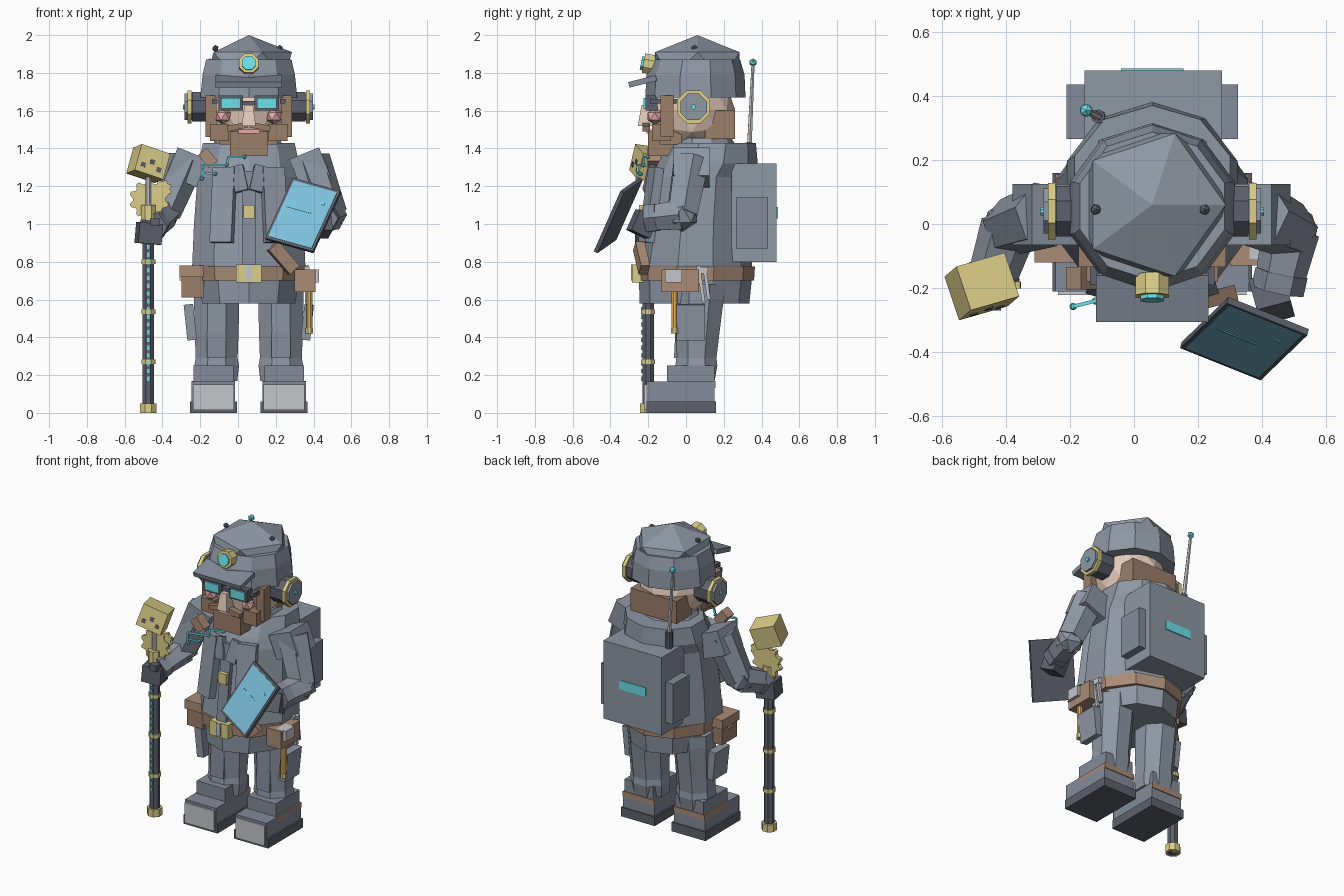
import bpy, bmesh, math
from mathutils import Vector, Matrix, Euler

if "Cube" in bpy.data.objects:
    bpy.data.objects.remove(bpy.data.objects["Cube"])

CX = 0.057   # body mid-plane
COL = dict(slate=(.27, .31, .37), mid=(.23, .26, .32), dark=(.11, .12, .15), steel=(.55, .57, .59),
           brown=(.33, .21, .14), tan=(.40, .26, .18), skin=(.78, .60, .49), pink=(.80, .40, .40),
           brass=(.72, .62, .25), cyan=(.15, .75, .82), screen=(.20, .52, .70), orange=(.80, .45, .10))
MATS = {}
for k, c in COL.items():
    MATS[k] = bpy.data.materials.new(k)
    MATS[k].diffuse_color = (*c, 1)


def make(name, bm, mat):
    me = bpy.data.meshes.new(name)
    bmesh.ops.recalc_face_normals(bm, faces=bm.faces)
    bm.to_mesh(me)
    bm.free()
    ob = bpy.data.objects.new(name, me)
    me.materials.append(MATS[mat])
    bpy.context.collection.objects.link(ob)
    return ob


def box(name, mat, c, s, rot=(0, 0, 0), top=(1, 1), m=None):
    """Box by centre and size; top scales the upper face."""
    bm = bmesh.new()
    bmesh.ops.create_cube(bm, size=1)
    for v in bm.verts:
        if v.co.z > 0:
            v.co.x *= top[0]
            v.co.y *= top[1]
        v.co = Vector(a * b for a, b in zip(v.co, s))
    if m is None:
        bm.transform(Matrix.Translation(c) @ Euler([math.radians(a) for a in rot]).to_matrix().to_4x4())
    else:
        bm.transform(m @ Matrix.Translation(c))
    return make(name, bm, mat)


def span(name, mat, x, y, z, **kw):
    """Box from min/max ranges."""
    r = (x, y, z)
    return box(name, mat, [(a + b) / 2 for a, b in r], [b - a for a, b in r], **kw)


def rod(name, mat, a, b, r, r2=None, n=8):
    a, b = Vector(a), Vector(b)
    bm = bmesh.new()
    bmesh.ops.create_cone(bm, cap_ends=True, segments=n, radius1=r, radius2=r if r2 is None else r2,
                          depth=(b - a).length)
    q = (b - a).to_track_quat('Z', 'Y').to_matrix().to_4x4()
    bm.transform(Matrix.Translation((a + b) / 2) @ q @ Matrix.Rotation(math.pi / n, 4, 'Z'))
    return make(name, bm, mat)


def loft(name, mat, rings, n=10, off=0.5):
    """Skin through elliptical rings (z, cx, cy, rx, ry); a vertex lies on +-y when off=0 or .5 and n fits."""
    bm = bmesh.new()
    loops = []
    for z, cx, cy, rx, ry in rings:
        loops.append([bm.verts.new((cx + rx * math.cos((i + off) * math.tau / n),
                                    cy + ry * math.sin((i + off) * math.tau / n), z)) for i in range(n)])
    for p, q in zip(loops, loops[1:]):
        for i in range(n):
            bm.faces.new((p[i], p[(i + 1) % n], q[(i + 1) % n], q[i]))
    bm.faces.new(loops[0])
    bm.faces.new(loops[-1])
    return make(name, bm, mat)


def ball(name, mat, c, r, sub=1):
    """Faceted ball; r is a radius or three radii."""
    bm = bmesh.new()
    rr = r if isinstance(r, tuple) else (r, r, r)
    bmesh.ops.create_icosphere(bm, subdivisions=sub, radius=1,
                               matrix=Matrix.Translation(c) @ Matrix.Diagonal((*rr, 1)))
    return make(name, bm, mat)


def gear(name, c, r, teeth, w):
    bm = bmesh.new()
    pts = [(r * (1 if k % 4 in (1, 2) else .82), (k + .5) * math.tau / (teeth * 4)) for k in range(teeth * 4)]
    f = bm.faces.new([bm.verts.new((c[0] + a * math.cos(t), c[1] - w / 2, c[2] + a * math.sin(t))) for a, t in pts])
    ext = bmesh.ops.extrude_face_region(bm, geom=[f])
    bmesh.ops.translate(bm, vec=(0, w, 0), verts=[v for v in ext['geom'] if isinstance(v, bmesh.types.BMVert)])
    make(name, bm, 'brass')


# Boots, legs, pockets, headset and face sides, mirrored about the body
for s in (-1, 1):
    x = CX + s * .187
    span('boot_sole', 'dark', (x - .125, x + .125), (-.21, .16), (0, .06))
    span('boot_upper', 'mid', (x - .115, x + .115), (-.21, .15), (.06, .165))
    span('toe_plate', 'steel', (x - .108, x + .108), (-.222, -.2), (.015, .15))
    span('boot_shaft', 'mid', (x - .105, x + .105), (-.1, .15), (.13, .25))
    span('boot_strap', 'tan', (x - .115, x + .115), (-.1, .155), (.133, .168))
    lx = CX + s * .17
    loft('leg', 'slate', [(.17, lx, .05, .118, .11), (.25, lx, .055, .128, .12), (.29, lx, .055, .12, .115),
                          (.41, lx, .06, .125, .125), (.6, lx, .07, .13, .14), (.68, lx, .07, .13, .14)], 8, .5)
    box('knee_patch', 'mid', (lx, -.05, .36), (.1, .02, .14), (-3, 0, 0))
    box('thigh_pocket', 'slate', (CX + s * .31, .025, .48), (.05, .15, .19), (0, s * 6, 0))
    ex = lambda d: (CX + s * d, .04, 1.62)
    rod('ear_cup', 'dark', ex(.2), ex(.30), .085)
    rod('ear_ring', 'brass', ex(.302), ex(.325), .095)
    rod('ear_plate', 'slate', ex(.30), ex(.34), .076)
    rod('ear_light', 'cyan', ex(.33), ex(.349), .014)
    box('sideburn', 'brown', (CX + s * .2, -.1, 1.57), (.06, .07, .22))
    span('beard_side', 'brown', (CX + s * .155 - .05, CX + s * .155 + .05), (-.18, -.08), (1.44, 1.53))
    ball('cheek', 'pink', (CX + s * .135, -.165, 1.57), .045)
    box('moustache', 'brown', (CX + s * .06, -.21, 1.515), (.11, .04, .03), (0, s * 12, 0))
    span('goggle_frame', 'dark', (CX + s * .095 - .065, CX + s * .095 + .065), (-.215, -.15), (1.6, 1.68))
    span('goggle_lens', 'cyan', (CX + s * .095 - .052, CX + s * .095 + .052), (-.225, -.2), (1.612, 1.668))
    box('goggle_strap', 'dark', (CX + s * .18, -.08, 1.65), (.03, .22, .025))
    box('chest_panel', 'slate', (CX + s * .135, -.185, 1.1), (.12, .05, .4), (-8, 0, s * 18))
    box('lapel', 'mid', (CX + s * .05, -.195, 1.24), (.07, .03, .14), (-12, s * 14, s * 8))
    span('pack_pocket', 'mid', (CX + s * .237 - .03, CX + s * .237 + .03), (.265, .435), (.87, 1.14))

# Jacket, yoke and belt
loft('jacket', 'slate', [(.58, CX, .045, .26, .29), (.72, CX, .05, .28, .30), (.78, CX, .05, .315, .30),
                         (1.0, CX, .06, .305, .275), (1.25, CX, .08, .285, .26), (1.32, CX, .115, .28, .265),
                         (1.43, CX, .142, .255, .228)])
loft('collar', 'slate', [(1.36, CX, .1, .22, .2), (1.455, CX, .08, .17, .16)])
loft('belt', 'tan', [(.7, CX, .05, .305, .31), (.775, CX, .05, .31, .315)])
span('buckle', 'brass', (-.01, .125), (-.285, -.22), (.69, .785))
span('buckle_bar', 'steel', (.043, .073), (-.292, -.25), (.7, .785))
box('zip_strip', 'mid', (CX, -.215, 1.03), (.07, .03, .5), (-7, 0, 0))
span('zip_pull', 'brass', (.028, .088), (-.25, -.2), (1.03, 1.1))
box('strap_upper', 'tan', (-.16, -.17, 1.35), (.06, .07, .09), (0, -40, 0))
box('strap_lower', 'tan', (.24, -.235, .82), (.07, .05, .17), (0, -42, 15))

# Belt pouches and tools
span('left_pouch', 'brown', (-.3, -.18), (-.11, .05), (.61, .775))
span('left_pouch_flap', 'tan', (-.31, -.175), (-.12, .06), (.72, .78))
span('pouch_stud', 'brass', (-.31, -.29), (-.045, -.015), (.7, .73))
span('right_pouch', 'tan', (.3, .41), (-.13, .07), (.64, .76))
span('hammer_head', 'steel', (.36, .43), (-.11, -.02), (.69, .76))
rod('hammer_handle', 'orange', (.378, -.06, .44), (.378, -.06, .69), .018)
rod('hammer_butt', 'brass', (.378, -.06, .42), (.378, -.06, .45), .021)
for i, y in enumerate((.08, .11)):
    box('wrench', 'steel', (.365, y, .68), (.02, .018, .2 - i * .04), (8, 0, 0))
    box('wrench_jaw', 'steel', (.365, y - .01, .755), (.025, .035, .035))

# Head
ball('head', 'skin', (CX, .03, 1.605), (.22, .23, .225), 2)
span('hair_back', 'brown', (CX - .17, CX + .17), (.1, .26), (1.45, 1.6))
box('chin_beard', 'brown', (CX, -.125, 1.425), (.2, .15, .13))
span('beard_jaw', 'brown', (CX - .155, CX + .155), (-.14, -.02), (1.42, 1.49))
span('mouth', 'pink', (0, .115), (-.21, -.16), (1.48, 1.5))
box('nose', 'skin', (CX, -.215, 1.575), (.075, .08, .11), top=(.6, .5))
span('goggle_bridge', 'dark', (.02, .09), (-.205, -.15), (1.63, 1.65))

# Helmet band, faceted dome, visor and lamp
loft('helmet_band', 'slate', [(1.67, CX, .05, .27, .265), (1.79, CX, .05, .257, .26), (1.87, CX, .055, .238, .232)])
ball('helmet_dome', 'slate', (CX, .06, 1.837), (.256, .262, .163))
box('visor', 'mid', (CX, -.23, 1.755), (.35, .15, .03), (14, 0, 0))
rod('lamp_ring', 'brass', (CX, -.16, 1.84), (CX, -.225, 1.852), .056)
rod('lamp_lens', 'cyan', (CX, -.2, 1.845), (CX, -.238, 1.853), .04)
for x, y in ((-.12, .045), (.22, .045)):
    ball('helmet_stud', 'dark', (x, y, 1.93), .018)

# Backpack with aerial
span('backpack', 'slate', (-.155, .275), (.24, .48), (.8, 1.32))
span('pack_light', 'cyan', (-.04, .155), (.47, .486), (1.03, 1.09))
rod('aerial_base', 'dark', (-.11, .335, 1.32), (-.112, .336, 1.43), .022)
rod('aerial', 'steel', (-.11, .335, 1.4), (-.15, .355, 1.85), .014, .009, 6)
ball('aerial_tip', 'cyan', (-.15, .355, 1.855), .022)

# Arms: shoulder, elbow, wrist
for s, sh, el, wr in ((-1, (-.275, .03, 1.34), (-.39, -.01, 1.06), (-.45, -.19, .99)),
                      (1, (.385, .03, 1.34), (.49, -.02, 1.05), (.45, -.2, 1.03))):
    rod('upper_arm', 'slate', sh, el, .105, .09, 6)
    box('shoulder_pad', 'slate', (sh[0] - s * .005, .03, 1.3), (.17, .19, .16), (0, -s * 22, 0))
    ball('elbow', 'slate', el, .092)
    rod('forearm', 'slate', el, wr, .09, .075, 6)
    w = Vector(wr)
    d = (w - Vector(el)).normalized()
    rod('cuff', 'mid', w - d * .05, w + d * .01, .083, n=6)
box('cane_hand', 'dark', (-.472, -.2, .95), (.125, .12, .11), (0, 5, 10))
box('cane_thumb', 'dark', (-.44, -.24, 1.01), (.05, .06, .04))
box('tablet_hand', 'dark', (.43, -.23, 1.0), (.11, .11, .12), (-25, 0, 15))

# Tablet held at an angle
u = Vector((.25, -.1, -.07)).normalized()
v = -Vector((-.17, -.13, -.31)).normalized()
n = u.cross(v).normalized()
v = n.cross(u)
T = Matrix.Translation((.345, -.358, 1.045)) @ Matrix((u, v, n)).transposed().to_4x4()
box('tablet', 'dark', (0, 0, 0), (.28, .378, .022), m=T)
box('tablet_screen', 'screen', (0, 0, .011), (.255, .35, .006), m=T)
box('screen_line', 'cyan', (-.03, .02, .015), (.14, .006, .004), m=T)
box('screen_dot', 'cyan', (.08, .09, .015), (.02, .015, .004), m=T)

# Cane
px, py = -.475, -.2
rod('cane_shaft', 'dark', (px, py, 0), (px, py, 1.03), .034)
rod('cane_foot', 'brass', (px, py, 0), (px, py, .05), .047)
for z in (.27, .535, .8):
    rod('cane_ring', 'brass', (px, py, z - .012), (px, py, z + .012), .04)
for i in range(18):
    z = .17 + i * .041
    span('cane_dash', 'cyan', (px - .006, px + .006), (py - .038, py - .03), (z, z + .022))
rod('cane_collar', 'brass', (px, py, 1.02), (px, py, 1.1), .042)
rod('cane_neck', 'steel', (px, py, 1.08), (px, py, 1.28), .016)
gear('large_gear', (px + .005, py + .01, 1.13), .105, 10, .03)
gear('small_gear', (-.4, py + .01, 1.185), .05, 8, .022)
H = Matrix.Translation((px, -.195, 1.32)) @ Euler((math.radians(-8), math.radians(18), math.radians(16))).to_matrix().to_4x4()
box('cane_head', 'brass', (0, 0, 0), (.165, .145, .145), m=H)
for x, z in ((-.045, -.03), (.0, .0), (.045, -.03)):
    box('head_port', 'dark', (x, -.073, z), (.024, .006, .024), m=H)

# Glowing chest circuit
path = [(.035, 1.355), (-.05, 1.355), (-.06, 1.312), (-.19, 1.312), (-.19, 1.24)]
pts = [(x, -.21 + x * .25, z) for x, z in path]
for a, b in zip(pts, pts[1:]):
    rod('circuit_line', 'cyan', a, b, .008, n=4)
rod('circuit_branch', 'cyan', (-.19, -.257, 1.27), (-.12, -.24, 1.265), .007, n=4)
for p in (pts[0], pts[2], pts[-1], (-.12, -.24, 1.265)):
    ball('circuit_node', 'cyan', p, .013)

for m in bpy.data.materials:
    if m.users and not m.is_grease_pencil:
        m.use_nodes = True
        m.node_tree.nodes["Principled BSDF"].inputs["Base Color"].default_value = m.diffuse_color
